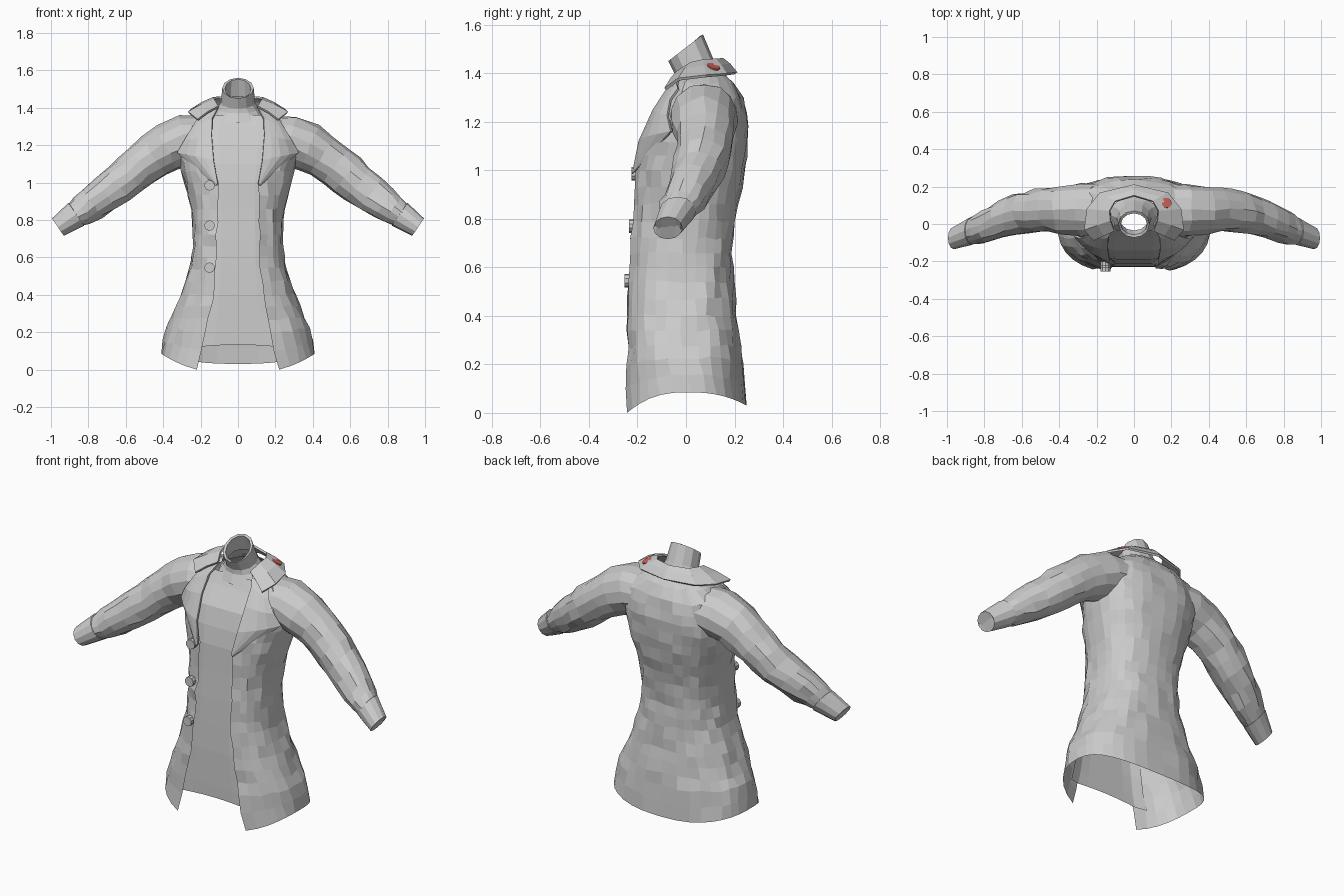
import bpy, math, random
from mathutils import Vector

if "Cube" in bpy.data.objects:
    bpy.data.objects.remove(bpy.data.objects["Cube"])

random.seed(4)
N = 2.5  # squareness of the torso sections

# Torso sections: height, half width, front y, back y, half width of the opening
ROWS = [(0.0, .41, -.243, .25, .22), (.2, .385, -.243, .235, .17), (.4, .305, -.24, .21, .135),
        (.55, .255, -.233, .193, .12), (.7, .238, -.225, .19, .115), (.85, .248, -.213, .21, .11),
        (1.0, .285, -.203, .245, .11), (1.1, .31, -.185, .258, .13), (1.2, .325, -.155, .258, .14),
        (1.3, .29, -.085, .232, .14), (1.36, .21, -.05, .195, .13), (1.405, .125, 0, .15, .1)]


def section(z):
    z = min(max(z, 0), ROWS[-1][0])
    for a, b in zip(ROWS, ROWS[1:]):
        if z <= b[0]:
            t = (z - a[0]) / (b[0] - a[0])
            return [p + (q - p) * t for p, q in zip(a[1:], b[1:])]


def depth(w, yf, yb, e):
    mid = (yf + yb) / 2
    return mid, (mid - yf) / (1 - (e / w) ** N) ** (1 / N)


def front_y(x, z):
    w, yf, yb, e = section(z)
    mid, b = depth(w, yf, yb, e)
    r = min(abs(x) / w, .96)
    return max(mid - b * (1 - r ** N) ** (1 / N), yf)


def grid(name, rows, closed=False, thick=0, jitter=0):
    n = len(rows[0])
    verts = [Vector(p) for r in rows for p in r]
    faces = []
    for i in range(len(rows) - 1):
        for j in range(n if closed else n - 1):
            k = (j + 1) % n
            faces.append((i * n + j, i * n + k, (i + 1) * n + k, (i + 1) * n + j))
    if jitter:
        for v in verts[n:-n]:
            v += Vector([random.uniform(-jitter, jitter) for _ in range(3)])
    me = bpy.data.meshes.new(name)
    me.from_pydata(verts, [], faces)
    me.update()
    ob = bpy.data.objects.new(name, me)
    bpy.context.collection.objects.link(ob)
    if thick:
        m = ob.modifiers.new("cloth", 'SOLIDIFY')
        m.thickness, m.offset = thick, 0
    return ob


def tube(name, path, side, segs=12, jitter=0):
    # path entries: x, y, z, in-plane radius, y radius
    rows = []
    for i, (x, y, z, r1, r2) in enumerate(path):
        p, q = path[max(i - 1, 0)], path[min(i + 1, len(path) - 1)]
        d = Vector((q[0] - p[0], 0, q[2] - p[2])).normalized()
        ring = []
        for k in range(segs):
            a = math.tau * k / segs
            c = math.cos(a) * r1
            ring.append((side * (x - d.z * c), y + math.sin(a) * r2, z + d.x * c))
        rows.append(ring)
    return grid(name, rows, True, jitter=jitter)


# Coat body: open at the front, curved hem
zs = [0, .1, .2, .27, .34, .4, .47, .54, .6, .66, .72, .79, .86, .93, 1.0, 1.06, 1.12, 1.18,
      1.24, 1.3, 1.36, 1.405]
coat = []
for z in zs:
    w, yf, yb, e = section(z)
    mid, b = depth(w, yf, yb, e)
    a0 = math.asin((e / w) ** (N / 2))
    ring = []
    for k in range(29):
        a = a0 + (math.tau - 2 * a0) * k / 28
        s, c = math.sin(a), math.cos(a)
        x = math.copysign(w * abs(s) ** (2 / N), s)
        y = mid - math.copysign((b if c > 0 else yb - mid) * abs(c) ** (2 / N), c)
        hem = .085 * s * s + (.03 * c * c if c < 0 else 0)
        if c > 0:
            hem = .085 * max(0, (s * s - math.sin(a0) ** 2) / (1 - math.sin(a0) ** 2))
        ring.append((x, y, z + hem * max(0, 1 - z / .3)))
    coat.append(ring)
grid("coat_body", coat, jitter=.007)

# Shirt front seen through the opening
shirt = []
for z in [.115, .2, .3, .4, .55, .7, .85, 1.0, 1.1, 1.2, 1.3, 1.36]:
    w, yf, yb, e = section(z)
    half = min(e + .07, .85 * w)
    row = []
    for k in range(9):
        x = half * (k / 4 - 1)
        lift = .03 * (1 - (x / half) ** 2) if z < .12 else 0
        row.append((x, front_y(x, z) + .014, z + lift * .6))
    shirt.append(row)
grid("shirt_front", shirt)

# High neck: front y, front z, back y, back z, half width
neck = []
for yf, zf, yb, zb, w in [(-.07, 1.32, .15, 1.39, .14), (-.045, 1.37, .13, 1.42, .112),
                          (-.045, 1.395, .112, 1.46, .092), (-.073, 1.45, .07, 1.56, .084),
                          (-.058, 1.45, .057, 1.553, .07), (-.035, 1.40, .09, 1.46, .076)]:
    ring = []
    for k in range(12):
        a = math.tau * k / 12
        t = (1 - math.cos(a)) / 2
        ring.append((w * math.sin(a), yf + (yb - yf) * t, zf + (zb - zf) * t))
    neck.append(ring)
grid("shirt_neck", neck, True)

# Collar: inner curve at the neck, outer curve falling on the shoulders
inner = [(.105, -.035, 1.405), (.125, .02, 1.44), (.13, .07, 1.452), (.1, .12, 1.455), (0, .15, 1.458)]
outer = [(.215, -.085, 1.335), (.265, -.03, 1.375), (.25, .08, 1.388), (.18, .165, 1.395), (0, .207, 1.4)]


def full(c):
    return c + [(-x, y, z) for x, y, z in reversed(c[:-1])]


middle = [tuple((Vector(p) + Vector(q)) / 2 + Vector((0, 0, .006))) for p, q in zip(inner, outer)]
grid("collar", [full(inner), full(middle), full(outer)], thick=.012)

# Red badge lying on the collar
bpy.ops.mesh.primitive_cylinder_add(vertices=16, radius=.028, depth=.012, location=(.172, .112, 1.425))
badge = bpy.context.object
badge.name = "collar_badge"
badge.rotation_euler = Vector((.4, .3, 1)).to_track_quat('Z', 'Y').to_euler()
red = bpy.data.materials.new("red")
red.diffuse_color = (.6, .12, .1, 1)
red.use_nodes = True
red.node_tree.nodes["Principled BSDF"].inputs["Base Color"].default_value = red.diffuse_color
badge.data.materials.append(red)

# Lapels, sleeves and cuffs on both sides
lap_in = [(.105, 1.40), (.137, 1.34), (.14, 1.25), (.13, 1.12), (.108, .995)]
lap_out = [(.218, 1.335), (.245, 1.29), (.285, 1.225), (.322, 1.16), (.116, .985)]
arm = [(.17, .075, 1.235, .12, .14), (.28, .075, 1.225, .135, .14), (.38, .075, 1.185, .13, .13),
       (.45, .077, 1.14, .12, .12), (.52, .073, 1.09, .113, .113), (.58, .064, 1.04, .11, .11),
       (.64, .05, .99, .106, .106), (.71, .025, .94, .1, .1), (.78, -.002, .89, .092, .093),
       (.83, -.022, .852, .078, .082), (.875, -.04, .823, .066, .07)]
cuff = [(.86, -.033, .833, .06, .06), (.865, -.035, .83, .074, .076), (.905, -.052, .802, .067, .069),
        (.963, -.075, .762, .056, .06), (.955, -.072, .768, .048, .05), (.9, -.05, .806, .05, .05)]
for side, tag in ((1, "left"), (-1, "right")):
    rows = []
    for (xi, zi), (xo, zo) in zip(lap_in, lap_out):
        row = []
        for k in range(5):
            t = k / 4
            x, z = xi + (xo - xi) * t, zi + (zo - zi) * t
            row.append((side * x, front_y(x, z) - .012 - .006 * t, z))
        rows.append(row)
    grid("lapel_" + tag, rows, thick=.01)
    tube("sleeve_" + tag, arm, side, 14, .008)
    tube("cuff_" + tag, cuff, side, 12)

# Buttons with a short stem
for z in (.985, .77, .545):
    y = front_y(.155, z)
    for name, r, d, off in (("button", .028, .026, -.022), ("button_stem", .014, .03, -.002)):
        bpy.ops.mesh.primitive_cylinder_add(vertices=10, radius=r, depth=d, location=(-.152, y + off, z),
                                            rotation=(math.pi / 2, 0, 0))
        bpy.context.object.name = name
